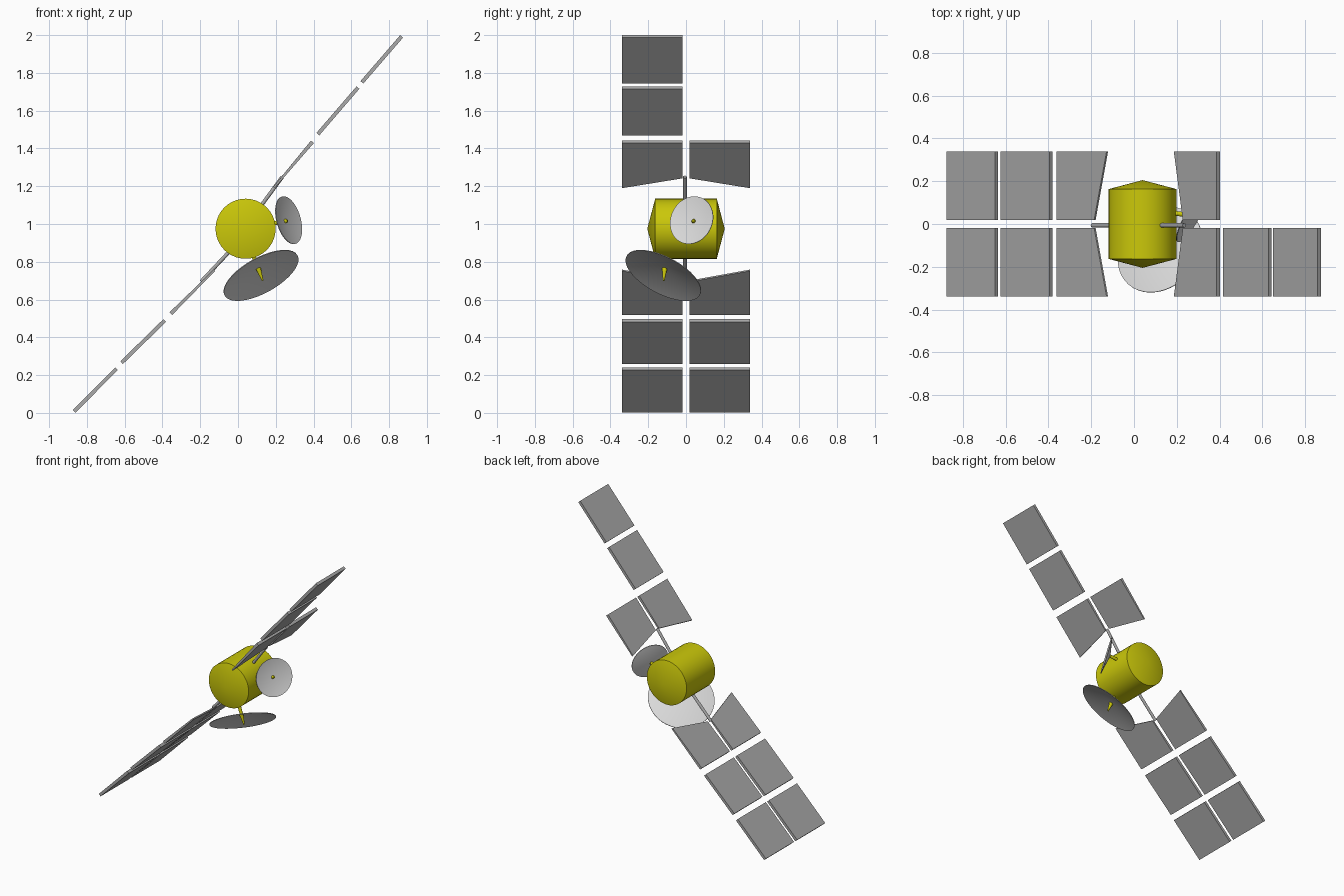
import bpy, bmesh, math
from mathutils import Vector

if "Cube" in bpy.data.objects:
    bpy.data.objects.remove(bpy.data.objects["Cube"], do_unlink=True)


def material(name, color):
    m = bpy.data.materials.new(name)
    m.use_nodes = True
    m.diffuse_color = (*color, 1)
    m.node_tree.nodes["Principled BSDF"].inputs["Base Color"].default_value = (*color, 1)
    return m


YELLOW = material("yellow foil", (0.6, 0.58, 0.003))
PANEL_GREY = material("panel grey", (0.4, 0.4, 0.4))
DISH_GREY = material("dish grey", (0.7, 0.7, 0.7))


def make_object(name, bm, mat, smooth=False):
    bmesh.ops.recalc_face_normals(bm, faces=bm.faces[:])
    mesh = bpy.data.meshes.new(name)
    bm.to_mesh(mesh)
    bm.free()
    mesh.materials.append(mat)
    obj = bpy.data.objects.new(name, mesh)
    bpy.context.collection.objects.link(obj)
    if smooth:
        bpy.ops.object.select_all(action="DESELECT")
        obj.select_set(True)
        bpy.context.view_layer.objects.active = obj
        bpy.ops.object.shade_smooth_by_angle(angle=math.radians(25))
    return obj


def lathe(name, profile, origin, axis, mat, sides=32):
    """Revolve (radius, height) points about an axis through origin."""
    bm = bmesh.new()
    verts = [bm.verts.new((r, 0, h)) for r, h in profile]
    edges = [bm.edges.new(pair) for pair in zip(verts, verts[1:])]
    bmesh.ops.spin(bm, geom=verts + edges, cent=(0, 0, 0), axis=(0, 0, 1),
                   angle=math.tau, steps=sides, use_duplicate=False)
    bmesh.ops.remove_doubles(bm, verts=bm.verts[:], dist=1e-5)
    obj = make_object(name, bm, mat, True)
    obj.rotation_mode = "QUATERNION"
    obj.rotation_quaternion = Vector((0, 0, 1)).rotation_difference(Vector(axis))
    obj.location = origin
    return obj


def rod(name, start, end, r0, r1, mat, sides=12):
    start, end = Vector(start), Vector(end)
    length = (end - start).length
    return lathe(name, [(0, 0), (r0, 0), (r1, length), (0, length)],
                 start, (end - start).normalized(), mat, sides)


def panel(name, start, end, side, slant=(0, 0), inner_thick=0.01):
    """Flat solar panel between two (x, z) points; slant shifts its inboard corner."""
    start, end = Vector(start), Vector(end)
    along = (end - start).normalized()
    normal = Vector((-along.y, along.x))
    bm = bmesh.new()
    near = start + Vector(slant)
    corners = [(near, 0.018, inner_thick), (end, 0.018, 0.01),
               (end, 0.338, 0.01), (start, 0.338, inner_thick)]
    rings = []
    for sign in (-1, 1):
        ring = []
        for point, y, half in corners:
            p = point + normal * half * sign
            ring.append(bm.verts.new((p.x, side * y, p.y)))
        bm.faces.new(ring)
        rings.append(ring)
    low, high = rings
    for i in range(4):
        j = (i + 1) % 4
        bm.faces.new((low[i], low[j], high[j], high[i]))
    make_object(name, bm, PANEL_GREY)


def dish(name, centre, axis, radius, depth):
    """Shallow conical reflector, opening along its axis."""
    t = 0.002
    lathe(name, [(0, -depth - t), (radius, -t), (radius, t), (0, -depth + t)],
          centre, Vector(axis).normalized(), DISH_GREY, 40)


# Drum body with conical ends
lathe("body", [(0, -0.205), (0.159, -0.163), (0.159, 0.163), (0, 0.205)],
      (0.04, 0, 0.975), (0, 1, 0), YELLOW, 40)

# Solar wings: the upper rear row keeps only its inner panel
for side, label in ((-1, "front"), (1, "rear")):
    panel(f"upper_inner_panel_{label}", (0.19, 1.193), (0.394, 1.435), side,
          (0.042, 0.052), 0.005)
    panel(f"lower_inner_panel_{label}", (-0.125, 0.755), (-0.356, 0.525), side,
          (-0.058, -0.058), 0.005)
    panel(f"lower_middle_panel_{label}", (-0.388, 0.489), (-0.616, 0.266), side)
    panel(f"lower_outer_panel_{label}", (-0.643, 0.234), (-0.868, 0.008), side)
panel("upper_middle_panel_front", (0.423, 1.476), (0.635, 1.722), -1)
panel("upper_outer_panel_front", (0.656, 1.75), (0.866, 1.993), -1)

# Wing struts
rod("upper_strut", (0.11, -0.006, 1.08), (0.235, -0.006, 1.25), 0.01, 0.01, PANEL_GREY)
rod("lower_strut", (-0.04, -0.006, 0.86), (-0.195, -0.006, 0.695), 0.01, 0.01, PANEL_GREY)

# Large lower dish with its mast and feed
dish("large_dish", (0.122, -0.12, 0.728), (0.44, -0.42, -0.795), 0.22, 0.043)
rod("large_dish_mast", (0.075, -0.108, 0.85), (0.107, -0.113, 0.765), 0.011, 0.011, YELLOW)
rod("large_dish_feed", (0.107, -0.113, 0.765), (0.131, -0.118, 0.7), 0.014, 0.004, YELLOW)

# Small side dish with its mast and feed
dish("small_dish", (0.268, 0.03, 1.02), (0.84, -0.48, 0.24), 0.13, 0.025)
rod("small_dish_mast", (0.16, 0.055, 0.998), (0.247, 0.042, 1.014), 0.011, 0.011, YELLOW)
rod("small_dish_feed", (0.247, 0.042, 1.014), (0.262, 0.037, 1.018), 0.013, 0.007, YELLOW)
